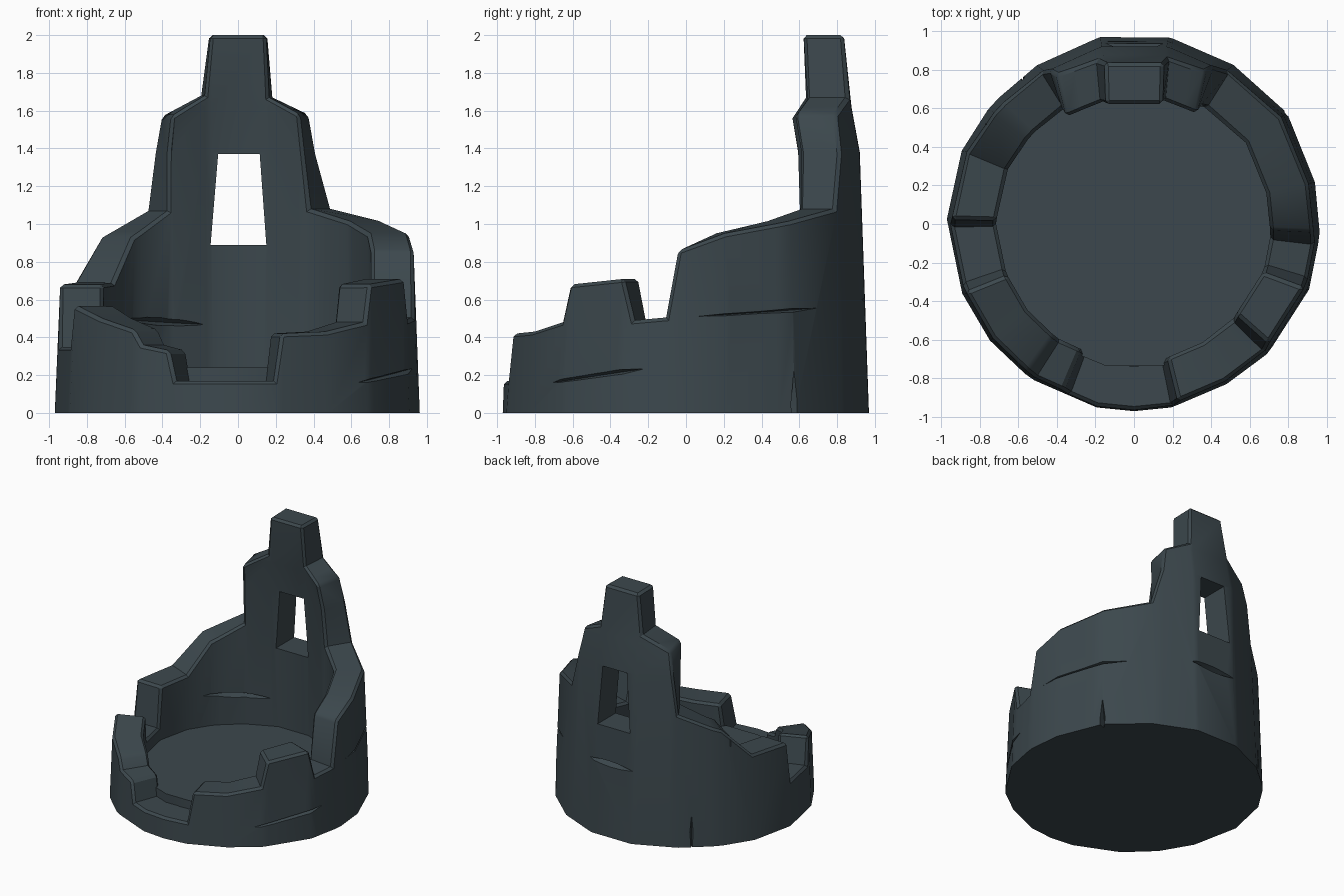
import bpy, bmesh, math
from mathutils import Matrix

if "Cube" in bpy.data.objects:
    bpy.data.objects.remove(bpy.data.objects["Cube"])

stone = bpy.data.materials.new("dark_slate_stone")
stone.diffuse_color = (0.045, 0.064, 0.074, 1)
stone.use_nodes = True
stone.node_tree.nodes["Principled BSDF"].inputs["Base Color"].default_value = stone.diffuse_color

# corners of the tower's plan: angle (0 = +x), scale of the radius
CORNERS = [(-21, .985), (-3.5, .98), (12, .98), (36, .995), (57, .99), (79, 1), (100.5, 1),
           (122, .98), (140, .98), (157, .985), (178.5, .985), (202, .975), (219, .975),
           (236, .98), (258.5, .985), (270, .985), (281.5, .985), (299, .975), (316, .98), (339, .985)]
# broken skyline: angle around the tower, height
SKYLINE = [(-78.5, .17), (-76, .42), (-60, .43), (-44.5, .48), (-41.5, .68), (-20.5, .71),
           (-17, .49), (-6.5, .505), (-2.5, .86), (13, .95), (31, 1.0), (58, 1.08),
           (63, 1.37), (64.8, 1.58), (78, 1.67), (79.5, 2), (100.3, 2), (103, 1.68),
           (117.5, 1.57), (121.5, 1.07), (137, .96), (142, .93), (157, .69), (178.5, .68),
           (181, .35), (199, .35), (202, .57), (234, .44), (237.5, .36), (247, .33), (249.5, .17)]
OUTER = [(0, .985), (.5, .965), (1.4, .935), (1.65, .885), (2, .85)]
INNER = [(0, .735), (1.35, .715), (1.57, .67), (2, .645)]
SPREAD = [(0, 1), (1.07, 1), (1.55, 1.17), (2, 1.28)]   # wall ends cut squarer up high


def lerp_table(table, t):
    for (a, u), (b, v) in zip(table, table[1:]):
        if t <= b:
            return u + (v - u) * (t - a) / (b - a)
    return table[-1][1]


def facet(angle):
    """Radius factor that keeps each side of the plan flat."""
    angle = (angle + 21) % 360 - 21
    for (a, u), (b, v) in zip(CORNERS, CORNERS[1:]):
        if a <= angle <= b:
            s, t, w = (math.sin(math.radians(k)) for k in (angle - a, b - angle, b - a))
            return u * v * w / (u * s + v * t)
    return 1


def polar(r, angle, z):
    return (r * math.cos(math.radians(angle)), r * math.sin(math.radians(angle)), z)


def make_object(name, bm):
    bmesh.ops.recalc_face_normals(bm, faces=bm.faces[:])
    me = bpy.data.meshes.new(name)
    bm.to_mesh(me)
    bm.free()
    me.materials.append(stone)
    ob = bpy.data.objects.new(name, me)
    bpy.context.collection.objects.link(ob)
    return ob


# ruined wall: ring of columns following the skyline
loop = SKYLINE + [(SKYLINE[0][0] + 360, SKYLINE[0][1])]
stations = list(SKYLINE)
for a, _ in CORNERS:
    if a > loop[-1][0]:
        a -= 360
    if min(abs(a - s[0]) for s in loop) > 2.6:
        stations.append((a, lerp_table(loop, a)))
stations.sort()

bm = bmesh.new()
rows = []
for a, h in stations:
    rows.append([bm.verts.new(polar(r, a, z)) for r, z in ((2, 0), (2, h), (1, h), (1, 0))])
for i, p in enumerate(rows):
    q = rows[(i + 1) % len(rows)]
    for j in range(4):
        k = (j + 1) % 4
        bm.faces.new((p[j], q[j], q[k], p[k]))
for z in (1.38, 1.62):
    bmesh.ops.bisect_plane(bm, geom=bm.verts[:] + bm.edges[:] + bm.faces[:],
                           plane_co=(0, 0, z), plane_no=(0, 0, 1), dist=.012)
for v in bm.verts:
    a = math.degrees(math.atan2(v.co.y, v.co.x))
    table = OUTER
    if v.co.to_2d().length < 1.5:
        table = INNER
        a = 90 + (a - 90) * lerp_table(SPREAD, v.co.z) if v.co.z > 1.07 else a
    v.co = polar(lerp_table(table, v.co.z) * facet(a), a, v.co.z)
bmesh.ops.recalc_face_normals(bm, faces=bm.faces[:])
# worn, chamfered upper edges
worn = [e for e in bm.edges if min(v.co.z for v in e.verts) > .05
        and e.is_convex and e.calc_face_angle(0) > math.radians(38)]
bmesh.ops.bevel(bm, geom=worn, offset=.018, offset_type='OFFSET', segments=1,
                profile=.5, affect='EDGES', clamp_overlap=False)
wall = make_object("ruined_wall", bm)

# cutter: tapered window and wedge-shaped cracks
bm = bmesh.new()
outline = [(-.145, .89), (.15, .89), (.115, 1.37), (-.105, 1.37)]
near = [bm.verts.new((x, .4, z)) for x, z in outline]
far = [bm.verts.new((x, 1.2, z)) for x, z in outline]
bm.faces.new(near)
bm.faces.new(far[::-1])
for i in range(4):
    j = (i + 1) % 4
    bm.faces.new((near[i], far[i], far[j], near[j]))


def crack(a0, a1, z0, z1, half_h, r=.96, depth=.05, sections=5):
    """Wedge groove along the wall; negative depth cuts from the inside."""
    lip = math.copysign(.03, depth)
    tips = [bm.verts.new(polar(r + lip, a, z)) for a, z in ((a0, z0), (a1, z1))]
    rings = []
    for i in range(sections):
        t = (i + 1) / (sections + 1)
        s = math.sin(math.pi * t)
        a, z = a0 + (a1 - a0) * t, z0 + (z1 - z0) * t
        rings.append([bm.verts.new(polar(r - depth * s, a, z)),
                      bm.verts.new(polar(r + lip, a, z + half_h * s)),
                      bm.verts.new(polar(r + lip, a, z - half_h * s))])
    for k in range(3):
        n = (k + 1) % 3
        bm.faces.new((tips[0], rings[0][n], rings[0][k]))
        bm.faces.new((tips[1], rings[-1][k], rings[-1][n]))
        for p, q in zip(rings, rings[1:]):
            bm.faces.new((p[k], p[n], q[n], q[k]))


crack(-53, -8, .15, .245, .03)                        # front right
crack(-7, 58, .5, .565, .02)                          # right side
crack(34.5, 37.5, .04, .06, .23, sections=1)          # right upright
crack(76, 101, .6, .59, .032, .94)                    # under the window
crack(126, 129, .12, .12, .34, sections=1)            # back left upright
crack(145, 147, .82, .82, .16, .94, .03, 1)           # back left upper
crack(100, 150, .465, .5, .028, .715, -.05)           # inside left
cutter = make_object("window_and_crack_cutter", bm)
cutter.hide_render = True

mod = wall.modifiers.new("cut", 'BOOLEAN')
mod.operation = 'DIFFERENCE'
mod.solver = 'EXACT'
mod.object = cutter
bpy.context.view_layer.objects.active = wall
bpy.ops.object.modifier_apply(modifier="cut")
bpy.data.objects.remove(cutter)

# solid floor inside the wall
bm = bmesh.new()
bmesh.ops.create_cone(bm, cap_ends=True, segments=16, radius1=.75, radius2=.75, depth=.24,
                      matrix=Matrix.Translation((0, 0, .12))
                      @ Matrix.Rotation(math.radians(11.25), 4, 'Z'))
floor = make_object("tower_floor", bm)

for ob in (wall, floor):
    bpy.ops.object.select_all(action='DESELECT')
    ob.select_set(True)
    bpy.context.view_layer.objects.active = ob
    bpy.ops.object.shade_smooth_by_angle(angle=math.radians(30))
